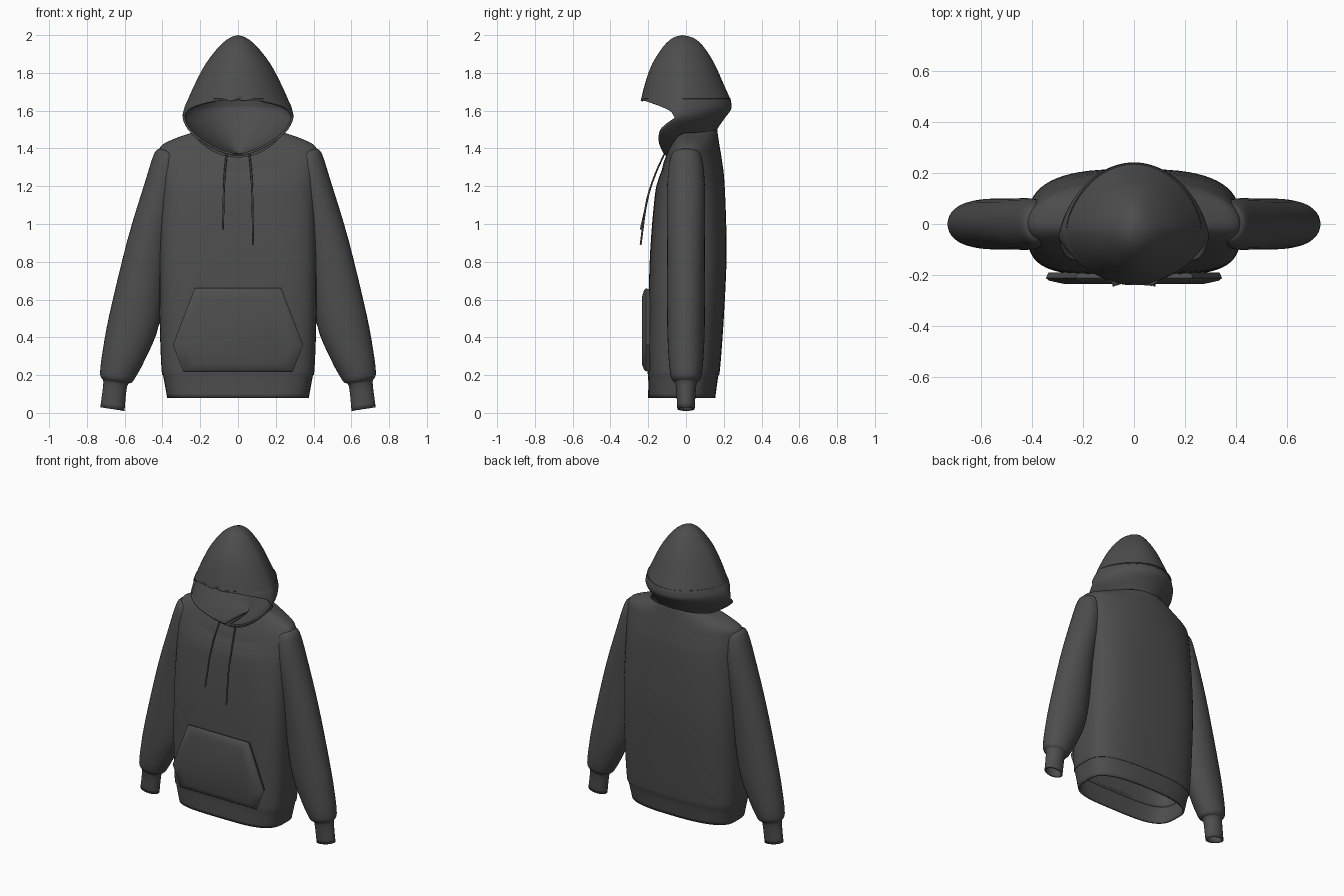
import bpy, bmesh, math

if "Cube" in bpy.data.objects:
    bpy.data.objects.remove(bpy.data.objects["Cube"])

fabric = bpy.data.materials.new("charcoal fabric")
fabric.use_nodes = True
color = (0.075, 0.075, 0.075, 1)
fabric.diffuse_color = color
fabric.node_tree.nodes["Principled BSDF"].inputs["Base Color"].default_value = color


def finish(name, bm, thickness=0.0, angle=50):
    """Turn a bmesh into a smooth-shaded fabric object."""
    bmesh.ops.remove_doubles(bm, verts=bm.verts, dist=0.0005)
    bmesh.ops.recalc_face_normals(bm, faces=bm.faces)
    mesh = bpy.data.meshes.new(name)
    bm.to_mesh(mesh)
    bm.free()
    mesh.materials.append(fabric)
    obj = bpy.data.objects.new(name, mesh)
    bpy.context.collection.objects.link(obj)
    if thickness:
        solid = obj.modifiers.new("cloth thickness", "SOLIDIFY")
        solid.thickness = thickness
        solid.offset = -1
    bpy.ops.object.select_all(action="DESELECT")
    obj.select_set(True)
    bpy.context.view_layer.objects.active = obj
    bpy.ops.object.shade_smooth_by_angle(angle=math.radians(angle))
    return obj


def smooth_rows(rows, steps):
    """Catmull-Rom interpolation between key rows."""
    out = []
    for i in range(len(rows) - 1):
        a, b = rows[max(i - 1, 0)], rows[i]
        c, d = rows[i + 1], rows[min(i + 2, len(rows) - 1)]
        for k in range(steps):
            t = k / steps
            out.append([q + t / 2 * (r - p + t * (2*p - 5*q + 4*r - s + t * (3*(q - r) + s - p)))
                        for p, q, r, s in zip(a, b, c, d)])
    return out + [list(rows[-1])]


def loft(rings, closed):
    """Bridge equal-length point rings with quads."""
    bm = bmesh.new()
    grid = [[bm.verts.new(p) for p in ring] for ring in rings]
    n = len(grid[0])
    for low, high in zip(grid, grid[1:]):
        for j in range(n if closed else n - 1):
            k = (j + 1) % n
            bm.faces.new((low[j], low[k], high[k], high[j]))
    return bm


def power(value, exponent):
    return math.copysign(abs(value) ** exponent, value)


# Torso: half width, front y, back y, front z, side z, back z, roundness
def torso_ring(row, count=64):
    w, front, back, zf, zs, zb, e = row
    ring = []
    for i in range(count):
        a = math.tau * i / count
        s, c = math.sin(a), math.cos(a)
        is_front = c > 0
        ee = e if is_front else min(e + 0.2, 1)
        t = abs(c) ** ee
        y = (front if is_front else back) * t
        z = zs + ((zf if is_front else zb) - zs) * t * t
        ring.append((w * power(s, ee), y, z))
    return ring


torso_rows = [
    (0.375, -0.20, 0.155, 0.08, 0.08, 0.08, 0.55),
    (0.395, -0.20, 0.17, 0.19, 0.19, 0.19, 0.5),
    (0.405, -0.203, 0.18, 0.23, 0.23, 0.23, 0.5),
    (0.415, -0.20, 0.20, 0.5, 0.5, 0.5, 0.5),
    (0.415, -0.19, 0.215, 0.85, 0.85, 0.85, 0.5),
    (0.41, -0.165, 0.205, 1.15, 1.2, 1.2, 0.6),
    (0.42, -0.145, 0.19, 1.24, 1.34, 1.34, 0.75),
    (0.41, -0.13, 0.18, 1.28, 1.41, 1.4, 0.85),
    (0.34, -0.12, 0.172, 1.32, 1.45, 1.45, 0.9),
    (0.24, -0.108, 0.165, 1.355, 1.485, 1.5, 0.9),
]
finish("torso", loft([torso_ring(r) for r in smooth_rows(torso_rows, 4)], True), 0.012)

# Sleeves with gathered cuffs: height, centre x, half width, half depth
sleeve_rows = [
    (1.395, 0.385, 0.03, 0.04),
    (1.36, 0.38, 0.065, 0.08),
    (1.2, 0.405, 0.09, 0.1),
    (0.9, 0.475, 0.11, 0.1),
    (0.5, 0.548, 0.133, 0.1),
    (0.3, 0.605, 0.113, 0.093),
    (0.2, 0.637, 0.093, 0.082),
    (0.172, 0.643, 0.08, 0.07),
    (0.15, 0.65, 0.063, 0.055),
    (0.02, 0.665, 0.064, 0.046),
]
for side, name in ((1, "left_sleeve"), (-1, "right_sleeve")):
    rings = []
    for z, cx, hw, hd in smooth_rows(sleeve_rows, 4):
        angles = [math.tau * i / 32 for i in range(32)]
        rings.append([(side * (cx + hw * math.cos(a)), hd * math.sin(a),
                       z + 0.15 * hw * math.cos(a)) for a in angles])
    finish(name, loft(rings, True), 0.01)


# Hood: height, half width, front y, widest y, back y, opening fraction
def hood_ring(row, count=56):
    z, w, front, mid, back, opening = row
    start = math.asin(max(0, min(1, opening)))
    ring = []
    for i in range(count + 1):
        a = start + (math.tau - 2 * start) * i / count
        s, c = math.sin(a), math.cos(a)
        y = mid + (front - mid) * c ** 1.2 if c > 0 else mid + (back - mid) * abs(c) ** 1.3
        ring.append((w * s, y, z))
    return ring


hood_rows = [
    (1.362, 0.02, -0.12, -0.11, 0.12, 1),
    (1.385, 0.1, -0.14, -0.125, 0.13, 1),
    (1.44, 0.2, -0.16, -0.145, 0.145, 1),
    (1.5, 0.265, -0.18, -0.13, 0.165, 1),
    (1.56, 0.293, -0.22, -0.06, 0.205, 1),
    (1.605, 0.287, -0.245, -0.03, 0.238, 0.93),
    (1.635, 0.277, -0.243, -0.025, 0.24, 0.72),
    (1.652, 0.268, -0.24, -0.02, 0.237, 0.4),
    (1.66, 0.265, -0.238, -0.02, 0.235, 0),
    (1.75, 0.224, -0.215, -0.02, 0.195, 0),
    (1.85, 0.17, -0.178, -0.02, 0.15, 0),
    (1.94, 0.1, -0.12, -0.02, 0.092, 0),
    (1.985, 0.045, -0.07, -0.02, 0.04, 0),
    (2.0, 0.0, -0.02, -0.02, -0.02, 0),
]
finish("hood", loft([hood_ring(r) for r in smooth_rows(hood_rows, 3)], False), 0.012)

# Front pocket: six-sided patch with a raised, softened middle
outline = [(0.23, 0.66), (0.345, 0.36), (0.29, 0.22)]
outline += [(-x, z) for x, z in reversed(outline)]
center_z = 0.42
bm = loft([[(x * k, y, center_z + (z - center_z) * k) for x, z in outline]
           for k, y in ((0.97, -0.19), (1, -0.212), (0.96, -0.222), (0.8, -0.234))], True)
bmesh.ops.holes_fill(bm, edges=[e for e in bm.edges if e.is_boundary])
finish("front_pocket", bm, angle=35)

# Drawstrings hanging from the base of the hood opening
for name, side, end in (("left_drawstring", 1, 0.89), ("right_drawstring", -1, 0.97)):
    path = smooth_rows([(0.06, -0.115, 1.37), (0.07, -0.16, 1.27), (0.075, -0.195, 1.17),
                        (0.077, -0.215, 1.08), (0.08, -0.24, end)], 5)
    rings = [[(side * x + 0.005 * math.cos(math.tau * i / 8),
               y + 0.005 * math.sin(math.tau * i / 8), z) for i in range(8)]
             for x, y, z in path]
    bm = loft(rings, True)
    bmesh.ops.holes_fill(bm, edges=[e for e in bm.edges if e.is_boundary])
    finish(name, bm)
